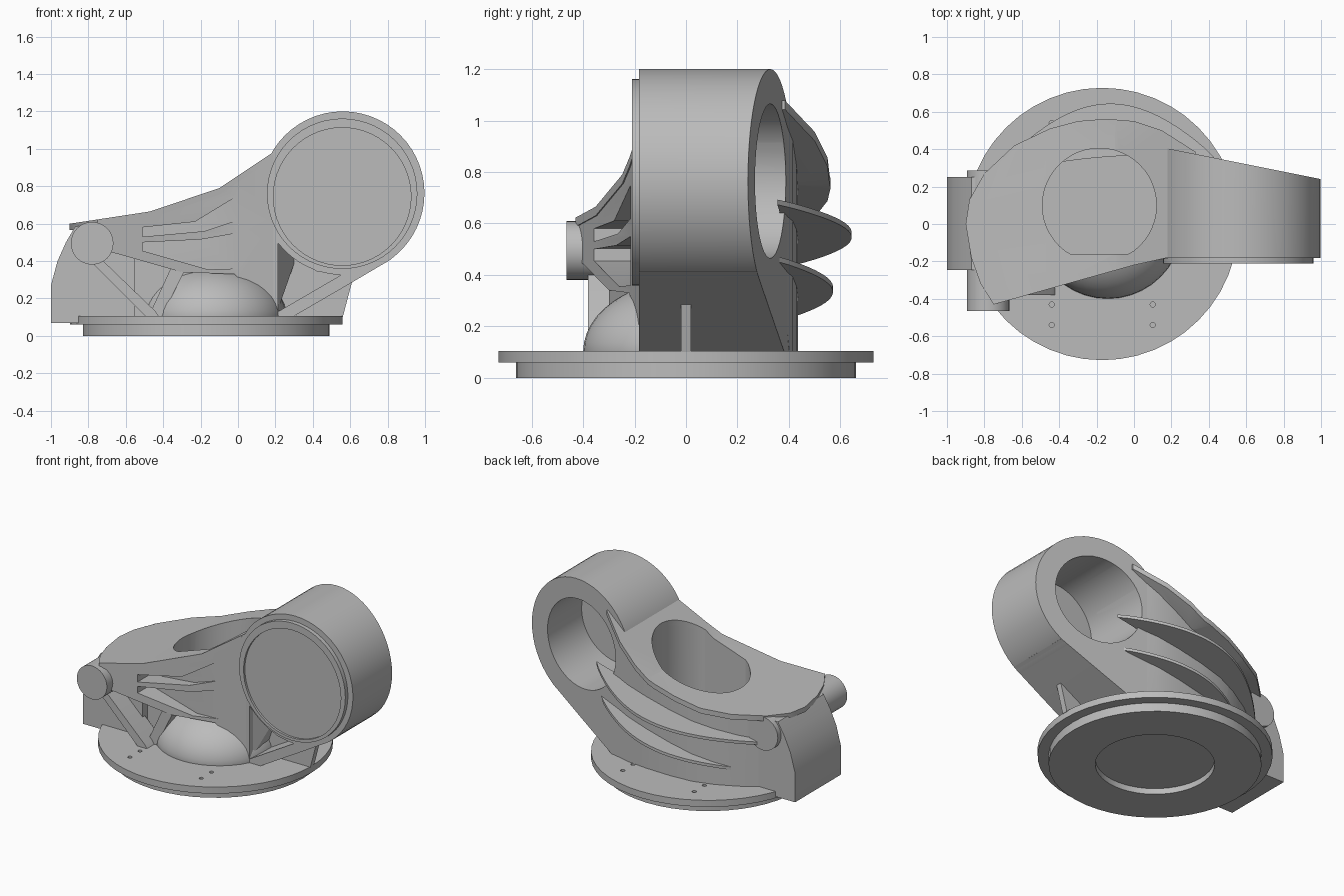
import bpy, bmesh, math
from mathutils import Vector

if "Cube" in bpy.data.objects:
    bpy.data.objects.remove(bpy.data.objects["Cube"], do_unlink=True)

grey = bpy.data.materials.new("cast grey")
grey.use_nodes = True
grey.diffuse_color = (0.5, 0.5, 0.5, 1)
grey.node_tree.nodes["Principled BSDF"].inputs["Base Color"].default_value = (0.5, 0.5, 0.5, 1)
parts = []


def prism(name, pts, lo, hi, axis="z", back=None, lift=None):
    """Extrude a plan (axis z) or a front profile (axis y); back(x) skews the far face, lift(x) tilts it up."""
    bm = bmesh.new()
    rings = []
    for level in (lo, hi):
        ring = []
        for u, v in pts:
            if axis == "z":
                co = (u, v, level + (lift(u) if lift else 0))
            else:
                co = (u, back(u) if back and level == hi else level, v)
            ring.append(bm.verts.new(co))
        rings.append(ring)
    n = len(pts)
    bm.faces.new(rings[0])
    bm.faces.new(rings[1])
    for i in range(n):
        j = (i + 1) % n
        bm.faces.new((rings[0][i], rings[0][j], rings[1][j], rings[1][i]))
    bmesh.ops.recalc_face_normals(bm, faces=bm.faces)
    mesh = bpy.data.meshes.new(name)
    bm.to_mesh(mesh)
    bm.free()
    obj = bpy.data.objects.new(name, mesh)
    bpy.context.collection.objects.link(obj)
    mesh.materials.append(grey)
    parts.append(obj)
    return obj


def circle(cx, cy, r, n=48):
    return [(cx + r * math.cos(2 * math.pi * i / n), cy + r * math.sin(2 * math.pi * i / n)) for i in range(n)]


def combine(obj, tool, op="DIFFERENCE", keep=False):
    mod = obj.modifiers.new("cut", "BOOLEAN")
    mod.operation, mod.solver, mod.object = op, "EXACT", tool
    bpy.context.view_layer.objects.active = obj
    bpy.ops.object.modifier_apply(modifier=mod.name)
    if not keep:
        parts.remove(tool)
        bpy.data.objects.remove(tool, do_unlink=True)
    return obj


def slant(x):
    return 0.44 - 0.2 * x


# Turntable base with underside recess and bolt holes
CX = -0.17
lower = prism("base_lower_disc", circle(CX, 0, 0.66), 0, 0.06)
combine(lower, prism("recess", circle(CX, 0, 0.37), -0.1, 0.04))
flange = prism("base_flange", circle(CX, 0, 0.728), 0.06, 0.105)
for x in (-0.44, 0.1):
    for y in (0.43, 0.54):
        for side in (-1, 1):
            combine(flange, prism("bolt_hole", circle(x, side * y, 0.014, 12), 0.08, 0.2))
prism("well_floor_disc", circle(CX, 0, 0.07, 32), 0.1, 0.112)

# Shared cutters: the open well in the top and the bore in the barrel
well = prism("well_cutter", [(x, max(y, -0.165 + 0.0001 * i)) for i, (x, y) in
                             enumerate(circle(-0.185, 0.1, 0.305))], 0.106, 1.5)
bore = prism("bore_cutter", circle(0.56, 0.765, 0.3), -0.1, 0.44, "y")

# Top skin following the stepped roof line
roof = [(-0.95, 0.592), (-0.47, 0.665), (-0.1, 0.79), (0.2, 0.99), (0.34, 1.085)]
plan = [(-0.75, -0.43), (-0.82, -0.32), (-0.87, -0.18), (-0.9, 0), (-0.88, 0.13), (-0.8, 0.27),
        (-0.64, 0.42), (-0.45, 0.51), (-0.3, 0.55), (-0.15, 0.562), (0, 0.55), (0.15, 0.5),
        (0.33, 0.385), (0.33, -0.17), (0.18, -0.18), (0, -0.22)]
skin_profile = roof + [(x, z - 0.035) for x, z in reversed(roof)]
skin = prism("top_skin", plan, 0, 1.4)
combine(skin, prism("roof_profile", skin_profile, -1, 1, "y"), "INTERSECT")

# Core drum under the skin
under = [(x, z - 0.01) for x, z in roof]
core = prism("core_drum", [(-0.78, -0.2), (-0.8, 0.2), (-0.62, 0.32), (-0.48, 0.385), (-0.34, 0.425),
                           (-0.18, 0.435), (0, 0.43), (0.15, 0.415), (0.3, 0.375), (0.3, 0), (0.2, -0.17)],
             0.1, 1.4)
combine(core, prism("core_profile", under + [(0.34, 0.5), (0.2, 0.1), (-0.95, 0.1)], -1, 1, "y"), "INTERSECT")

# Front wall with lower arch and two recessed pockets between ribs
wall = prism("front_wall", [(-0.75, -0.425), (0, -0.215), (0.2, -0.18), (0.2, -0.1), (-0.84, -0.1),
                            (-0.84, -0.25)], 0, 1.4)
arch = under[:4] + [(0.2, 0.11), (-0.02, 0.33), (-0.3, 0.34), (-0.65, 0.44), (-0.95, 0.5)]
combine(wall, prism("wall_profile", arch, -1, 1, "y"), "INTERSECT")
upper_pocket = [(-0.51, 0.58), (-0.23, 0.61), (0, 0.75), (0, 0.62), (-0.18, 0.56), (-0.51, 0.53)]
lower_pocket = [(-0.51, 0.5), (-0.2, 0.515), (0, 0.55), (0, 0.36), (-0.16, 0.355), (-0.51, 0.455)]
for pocket in (upper_pocket, lower_pocket):
    combine(wall, prism("pocket", pocket, -1, -0.215, "y"))

# Dome bulging out below the arch
bpy.ops.mesh.primitive_uv_sphere_add(segments=40, ring_count=24, radius=1, location=(0, 0, 0))
dome = bpy.context.object
dome.name = "dome"
for v in dome.data.vertices:
    v.co = Vector((-0.14 + 0.4 * v.co.x, 0.4 * v.co.y, 0.1 + 0.28 * max(v.co.z, -0.05)))
dome.data.materials.append(grey)
parts.append(dome)

# Barrel with slanted back face, front cap with a raised rim
barrel = prism("barrel", circle(0.56, 0.763, 0.437, 56), -0.182, 0.3, "y", slant)
cap = prism("front_cap", circle(0.557, 0.76, 0.402, 56), -0.21, -0.17, "y")
combine(cap, prism("cap_recess", circle(0.557, 0.745, 0.368, 56), -0.3, -0.195, "y"))

# Sloping support below the barrel, with a front pocket and a gusset
support = prism("barrel_support", [(0.17, 0.1), (0.29, 0.1), (0.6, 0.28), (0.82, 0.41), (0.56, 0.7), (0.17, 0.9)],
                -0.182, 0.4, "y", slant)
combine(support, prism("support_pocket", [(0.215, 0.13), (0.215, 0.52), (0.3, 0.42), (0.42, 0.345), (0.55, 0.325)],
                       -0.3, 0.0, "y"))
prism("support_gusset", [(0.3, 0.1), (0.56, 0.1), (0.61, 0.29), (0.45, 0.25)], -0.02, 0.02, "y")

# Open the well and the bore through everything they pass
for obj in (skin, core, wall, dome):
    combine(obj, well, keep=True)
for obj in (barrel, support, core):
    combine(obj, bore, keep=True)
for cutter in (well, bore):
    parts.remove(cutter)
    bpy.data.objects.remove(cutter, do_unlink=True)


# Crescent cooling fins wrapping the back
def fin(name, start, end, bulge, z, slope, n=24):
    def edge(h):
        return [(start[0] + (end[0] - start[0]) * i / n,
                 start[1] + (end[1] - start[1]) * i / n + h * math.sin(math.pi * i / n) ** 0.9)
                for i in range(n + 1)]
    outline = edge(bulge) + edge(0.05)[-2:0:-1]
    prism(name, outline, 0, 0.02, lift=lambda x: z + slope * x)


fin("upper_fin", (0.43, 0.355), (-0.76, 0.26), 0.335, 0.575, 0.228)
fin("lower_fin", (0.39, 0.36), (-0.64, 0.28), 0.25, 0.355, 0.245)

# Counterweight block, cross pin and front struts at the narrow end
prism("end_block", [(-1, 0.07), (-1, 0.27), (-0.965, 0.4), (-0.92, 0.5), (-0.87, 0.585), (-0.7, 0.6),
                    (-0.55, 0.5), (-0.55, 0.1), (-0.84, 0.1), (-0.85, 0.07)], -0.245, 0.25, "y")
prism("cross_pin", circle(-0.78, 0.495, 0.114, 32), -0.465, 0.285, "y")
prism("long_strut", [(-0.79, 0.4), (-0.72, 0.4), (-0.44, 0.13), (-0.42, 0.1), (-0.49, 0.1)], -0.38, -0.22, "y")
prism("short_strut", [(-0.36, 0.36), (-0.29, 0.34), (-0.41, 0.1), (-0.48, 0.1)], -0.3, -0.18, "y")

# Smooth the curved walls, keep edges crisp
bpy.ops.object.select_all(action="DESELECT")
for obj in parts:
    obj.select_set(True)
bpy.context.view_layer.objects.active = parts[0]
bpy.ops.object.shade_smooth_by_angle(angle=math.radians(25))
